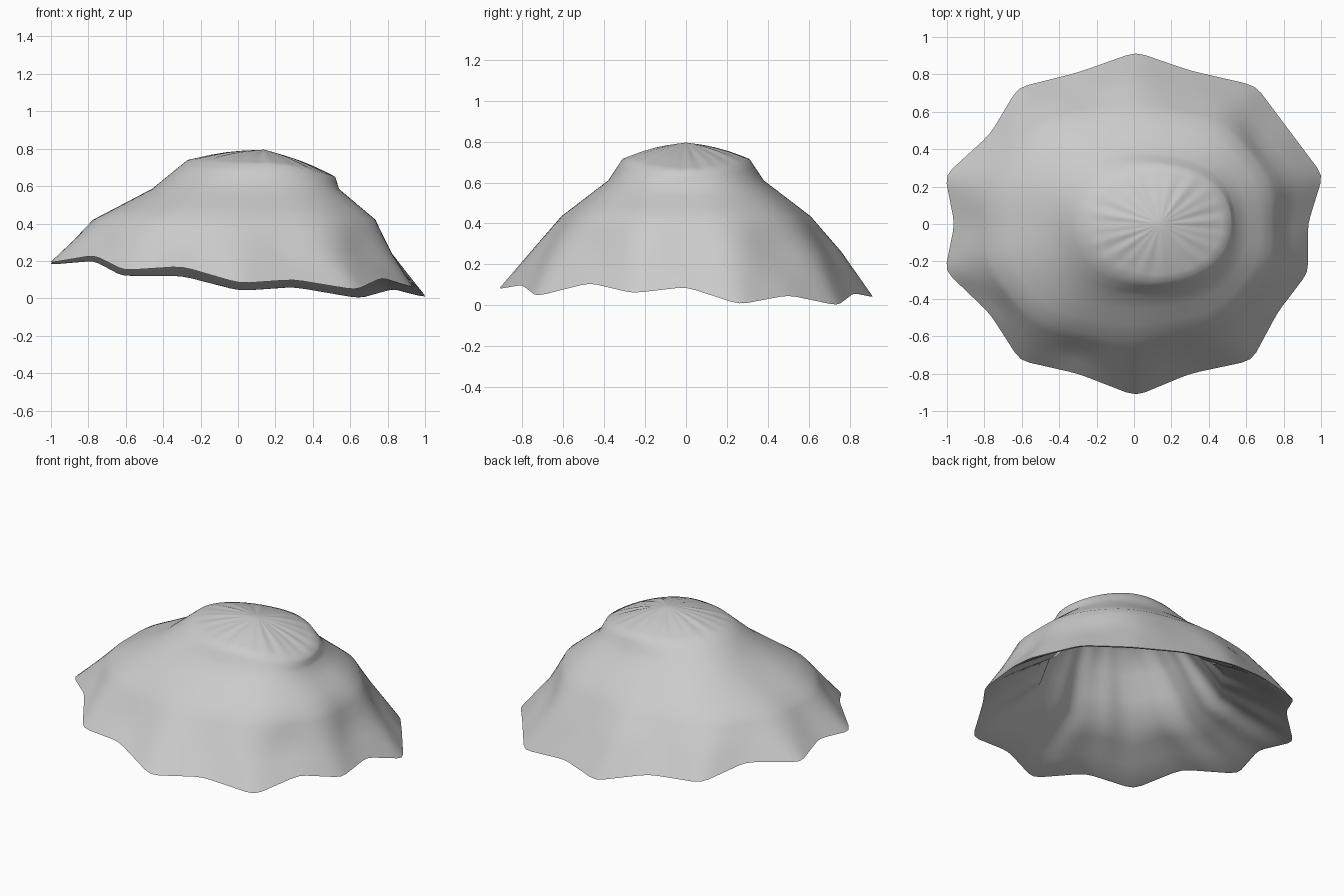
import bpy, bmesh, math
from mathutils import Vector

cube = bpy.data.objects.get("Cube")
if cube:
    bpy.data.objects.remove(cube, do_unlink=True)

SEGMENTS = 120
SUBSTEPS = 3

# Scalloped hem: valleys and tips alternate, counter-clockwise from +x
hem_points = [Vector(p) for p in (
    (.93, 0, .09), (1.01, .26, .005), (.83, .5, .05), (.65, .74, 0),
    (.3, .82, .06), (.01, .92, .04), (-.3, .81, .12), (-.62, .73, .12),
    (-.77, .48, .2), (-1.01, .26, .18), (-.96, 0, .22), (-1.01, -.25, .19),
    (-.77, -.48, .23), (-.61, -.73, .15), (-.3, -.8, .17), (.01, -.92, .08),
    (.3, -.8, .1), (.63, -.73, .045), (.77, -.47, .11), (.93, -.26, .06))]


def hem_ring():
    step = SEGMENTS // len(hem_points)
    ring = []
    for i, p in enumerate(hem_points):
        q = hem_points[(i + 1) % len(hem_points)]
        ring += [p.lerp(q, k / step) for k in range(step)]
    # Round the tips slightly
    return [(ring[i - 1] + 2 * ring[i] + ring[(i + 1) % SEGMENTS]) / 4
            for i in range(SEGMENTS)]


def oval_ring(cx, rx, ry, z_left, z_side, z_right, flute, square):
    ring = []
    for i in range(SEGMENTS):
        a = math.tau * i / SEGMENTS
        c, s = math.cos(a), math.sin(a)
        r = 1 - flute * math.cos(10 * a) + square * math.sin(2 * a) ** 2
        z = z_side + ((z_right if c > 0 else z_left) - z_side) * c * c
        ring.append(Vector((cx + rx * r * c, ry * r * s, z)))
    return ring


def pleat(i):
    a = math.tau * i / SEGMENTS
    return math.sin(20 * a) + .7 * math.sin(13 * a + 1)


def crown_layers(apex, edge_ring, depth):
    layers = []
    for t in (.12, .3, .5, .7, .87):
        layer = []
        for i, edge in enumerate(edge_ring):
            p = apex.lerp(edge, t)
            p.z += (depth * t * pleat(i) + .012) * math.sin(math.pi * t)
            layer.append(p)
        layers.append(layer)
    return layers


def skirt_layers(rings, depth):
    layers = []
    for upper, lower in zip(rings, rings[1:]):
        for k in range(SUBSTEPS):
            layer = [p.lerp(q, k / SUBSTEPS) for p, q in zip(upper, lower)]
            for i, p in enumerate(layer):
                p.z += depth * pleat(i)
            layers.append(layer)
    return layers + [rings[-1]]


def loft(bm, apex, layers, inward):
    top = bm.verts.new(apex)
    loops = [[bm.verts.new(p) for p in layer] for layer in layers]
    for i in range(SEGMENTS):
        j = (i + 1) % SEGMENTS
        faces = [(top, loops[0][i], loops[0][j])]
        faces += [(a[i], b[i], b[j], a[j]) for a, b in zip(loops, loops[1:])]
        for face in faces:
            bm.faces.new(face[::-1] if inward else face)
    return loops[-1]


bm = bmesh.new()
hem = hem_ring()

# Outer canopy: crown edge down to hem
outer = [
    oval_ring(.125, .395, .31, .74, .715, .65, 0, 0),
    oval_ring(.04, .5, .38, .585, .61, .585, 0, .07),
    oval_ring(-.02, .76, .605, .42, .435, .42, .006, .05),
    oval_ring(-.03, .86, .745, .31, .26, .24, .02, .02),
    hem,
]
apex = Vector((.14, 0, .795))
outer_hem = loft(bm, apex, crown_layers(apex, outer[0], .0035)
                 + skirt_layers(outer, 0), False)

# Pleated lining: steep upper panels, then a flare out to the hem
lining = [
    oval_ring(.115, .37, .29, .7, .68, .63, 0, 0),
    oval_ring(.02, .58, .5, .36, .33, .3, .035, 0),
    [Vector((p.x * .985, p.y * .985, p.z + .002)) for p in hem],
]
roof = apex - Vector((0, 0, .025))
inner_hem = loft(bm, roof, crown_layers(roof, lining[0], .003)
                 + skirt_layers(lining, .004), True)

# Hem strip joining canopy and lining
for i in range(SEGMENTS):
    j = (i + 1) % SEGMENTS
    bm.faces.new((outer_hem[i], inner_hem[i], inner_hem[j], outer_hem[j]))

mesh = bpy.data.meshes.new("fluted_canopy")
bm.to_mesh(mesh)
bm.free()
canopy = bpy.data.objects.new("fluted_canopy", mesh)
bpy.context.collection.objects.link(canopy)

# Plain grey material
grey = bpy.data.materials.new("plain_grey")
grey.use_nodes = True
colour = (.6, .6, .6, 1)
grey.diffuse_color = colour
grey.node_tree.nodes["Principled BSDF"].inputs["Base Color"].default_value = colour
mesh.materials.append(grey)

bpy.context.view_layer.objects.active = canopy
canopy.select_set(True)
bpy.ops.object.shade_smooth_by_angle(angle=math.radians(60))
